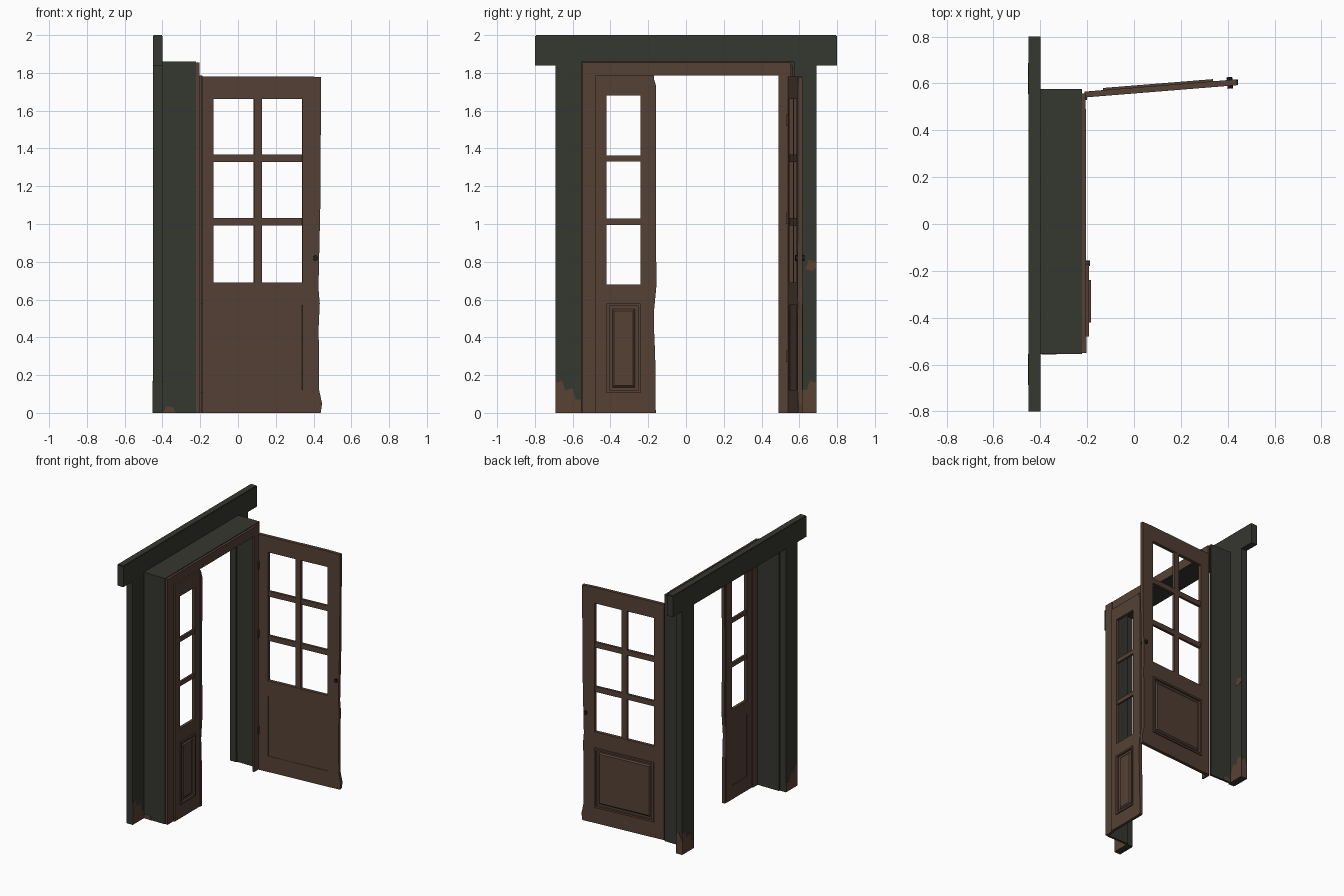
import bpy, bmesh, math
from mathutils import Vector

if "Cube" in bpy.data.objects:
    bpy.data.objects.remove(bpy.data.objects["Cube"])


def mat(name, rgb):
    m = bpy.data.materials.new(name)
    m.diffuse_color = (*rgb, 1)
    m.use_nodes = True
    m.node_tree.nodes["Principled BSDF"].inputs["Base Color"].default_value = m.diffuse_color
    return m


GREEN = mat("dark green paint", (0.036, 0.038, 0.029))
BROWN = mat("brown wood", (0.090, 0.053, 0.036))
WORN = mat("worn bare wood", (0.100, 0.054, 0.035))
METAL = mat("dark metal", (0.018, 0.014, 0.012))


# placement rules: (a across, d depth, z up) -> world
def facing_x(a, d, z):
    return Vector((d, a, z))


def facing_y(a, d, z):
    return Vector((a, d, z))


ANGLE = math.radians(4.6)
C, S = math.cos(ANGLE), math.sin(ANGLE)


def open_door(a, d, z):
    return Vector((-0.21 + a * C - d * S, 0.54 + a * S + d * C, z))


def build(name, prisms, place, material):
    """prisms: list of (outline of (a, z), d0, d1[, inset of the d1 face])"""
    bm = bmesh.new()
    for outline, d0, d1, *rest in prisms:
        inset = rest[0] if rest else 0
        am = sum(p[0] for p in outline) / len(outline)
        zm = sum(p[1] for p in outline) / len(outline)
        lo = [bm.verts.new(place(a, d0, z)) for a, z in outline]
        hi = [bm.verts.new(place(a - math.copysign(inset, a - am), d1,
                                 z - math.copysign(inset, z - zm))) for a, z in outline]
        bm.faces.new(lo)
        bm.faces.new(hi[::-1])
        n = len(lo)
        for i in range(n):
            bm.faces.new((lo[i], hi[i], hi[(i + 1) % n], lo[(i + 1) % n]))
    bmesh.ops.recalc_face_normals(bm, faces=bm.faces)
    me = bpy.data.meshes.new(name)
    bm.to_mesh(me)
    bm.free()
    me.materials.append(material)
    ob = bpy.data.objects.new(name, me)
    bpy.context.collection.objects.link(ob)
    return ob


def rect(a0, a1, z0, z1):
    return [(a0, z0), (a1, z0), (a1, z1), (a0, z1)]


def leaf(name, place, d, a0, g0, g1, edge, top, rows, panel, bars, hb):
    """Glazed leaf: stiles, rails, glazing bars and a raised lower panel."""
    d0, d1 = d
    zb, zt = rows
    p0, p1 = panel
    build(name + "_stiles", [
        (rect(a0, g0, 0, top), d0, d1),
        ([(g1, 0)] + edge + [(g1, top)], d0, d1)], place, BROWN)
    build(name + "_rails", [
        (rect(g0, g1, zt, top), d0, d1),
        (rect(g0, g1, p1, zb), d0, d1),
        (rect(g0, g1, 0, p0), d0, d1)], place, BROWN)
    cross = [(rect(g0, g1, z - hb, z + hb), d0 + 0.003, d1 - 0.003) for z in (1.012, 1.347)]
    upright = [(rect(a - 0.021, a + 0.021, zb, zt), d0 + 0.002, d1 - 0.002) for a in bars]
    build(name + "_glazing_bars", cross + upright, place, BROWN)
    # recessed board, moulding around it and a bevelled field
    m = 0.014
    build(name + "_lower_panel", [
        (rect(g0, g1, p0, p1), d0 + 0.003, d1 - 0.006),
        (rect(g0 + 0.03, g1 - 0.03, p0 + 0.03, p1 - 0.03), d1 - 0.006, d1 + 0.003, 0.01)],
        place, BROWN)
    build(name + "_panel_moulding", [
        (rect(g0, g1, p0, p0 + m), d1 - 0.006, d1 + 0.009),
        (rect(g0, g1, p1 - m, p1), d1 - 0.006, d1 + 0.009),
        (rect(g0, g0 + m, p0 + m, p1 - m), d1 - 0.006, d1 + 0.009),
        (rect(g1 - m, g1, p0 + m, p1 - m), d1 - 0.006, d1 + 0.009)], place, BROWN)


# outer casing
build("casing_legs", [(rect(-0.69, -0.55, 0, 1.84), -0.45, -0.40),
                      (rect(0.55, 0.69, 0, 1.84), -0.45, -0.40)], facing_x, GREEN)
build("casing_header", [(rect(-0.80, 0.80, 1.84, 1.995), -0.45, -0.40),
                        (rect(-0.795, 0.795, 1.98, 2.0), -0.448, -0.402)], facing_x, GREEN)

# deep lining of the wall opening
build("opening_lining", [(rect(-0.555, -0.54, 0, 1.86), -0.40, -0.222),
                         (rect(0.56, 0.575, 0, 1.86), -0.40, -0.222),
                         (rect(-0.54, 0.56, 1.84, 1.86), -0.40, -0.222)], facing_x, GREEN)

# brown door frame
build("door_frame", [(rect(-0.55, -0.48, 0, 1.855), -0.222, -0.203),
                     (rect(0.49, 0.556, 0, 1.855), -0.222, -0.208),
                     (rect(-0.48, 0.49, 1.785, 1.855), -0.222, -0.205)], facing_x, BROWN)

# fixed side leaf
leaf("side_leaf", facing_x, (-0.215, -0.193), -0.48, -0.42, -0.24,
     [(-0.17, 0), (-0.17, 1.785)], 1.785, (0.68, 1.68), (0.105, 0.58), [], 0.016)
# worn stop along its closing edge
build("side_leaf_stop", [
    ([(-0.18, 0), (-0.16, 0), (-0.163, 0.30), (-0.172, 0.51), (-0.156, 0.68),
      (-0.160, 1.0), (-0.158, 1.73), (-0.175, 1.785), (-0.18, 1.785)], -0.213, -0.188)],
    facing_x, BROWN)

# open door leaf with a worn closing edge
leaf("open_leaf", open_door, (0, 0.025), 0, 0.08, 0.552,
     [(0.65, 0), (0.657, 0.05), (0.642, 0.12), (0.639, 0.45), (0.645, 0.58),
      (0.638, 0.66), (0.648, 1.1), (0.652, 1.778)], 1.782, (0.69, 1.662),
     (0.12, 0.57), [0.317], 0.02)

# latch knobs and hinges
for name, d0, d1 in (("front_knob", -0.012, 0), ("back_knob", 0.025, 0.037)):
    ring = [(0.622 + 0.012 * math.cos(i * math.pi / 4),
             0.82 + 0.016 * math.sin(i * math.pi / 4)) for i in range(8)]
    build(name, [(ring, d0, d1)], open_door, METAL)
build("hinges", [(rect(-0.216, -0.200, z - 0.03, z + 0.03), 0.530, 0.541)
                 for z in (0.30, 1.03, 1.55)], facing_y, BROWN)

# worn paint patches near the floor, as thin plates
for side, s in (("left", -1), ("right", 1)):
    jag = [(0.555, 0), (0.688, 0), (0.688, 0.16), (0.655, 0.17), (0.64, 0.12),
           (0.60, 0.13), (0.585, 0.07), (0.555, 0.07)]
    jag = [(a * s, z) for a, z in jag]
    build(side + "_worn_face", [(jag, -0.400, -0.398), (jag, -0.452, -0.450)], facing_x, WORN)
    side_jag = [(-0.449, 0), (-0.401, 0), (-0.401, 0.13), (-0.42, 0.17), (-0.449, 0.11)]
    # only the +y edge shows wear
    if s > 0:
        build(side + "_worn_edge", [(side_jag, 0.690, 0.692)], facing_y, WORN)
    foot = [(-0.395, 0), (-0.33, 0), (-0.345, 0.03), (-0.38, 0.035)]
    y = -0.555 if s < 0 else 0.575
    build(side + "_worn_lining", [(foot, y, y + 0.002 * s)], facing_y, WORN)
build("worn_chip", [([(0.632, 0.76), (0.67, 0.75), (0.689, 0.77), (0.689, 0.80),
                      (0.65, 0.81)], -0.400, -0.398)], facing_x, WORN)
